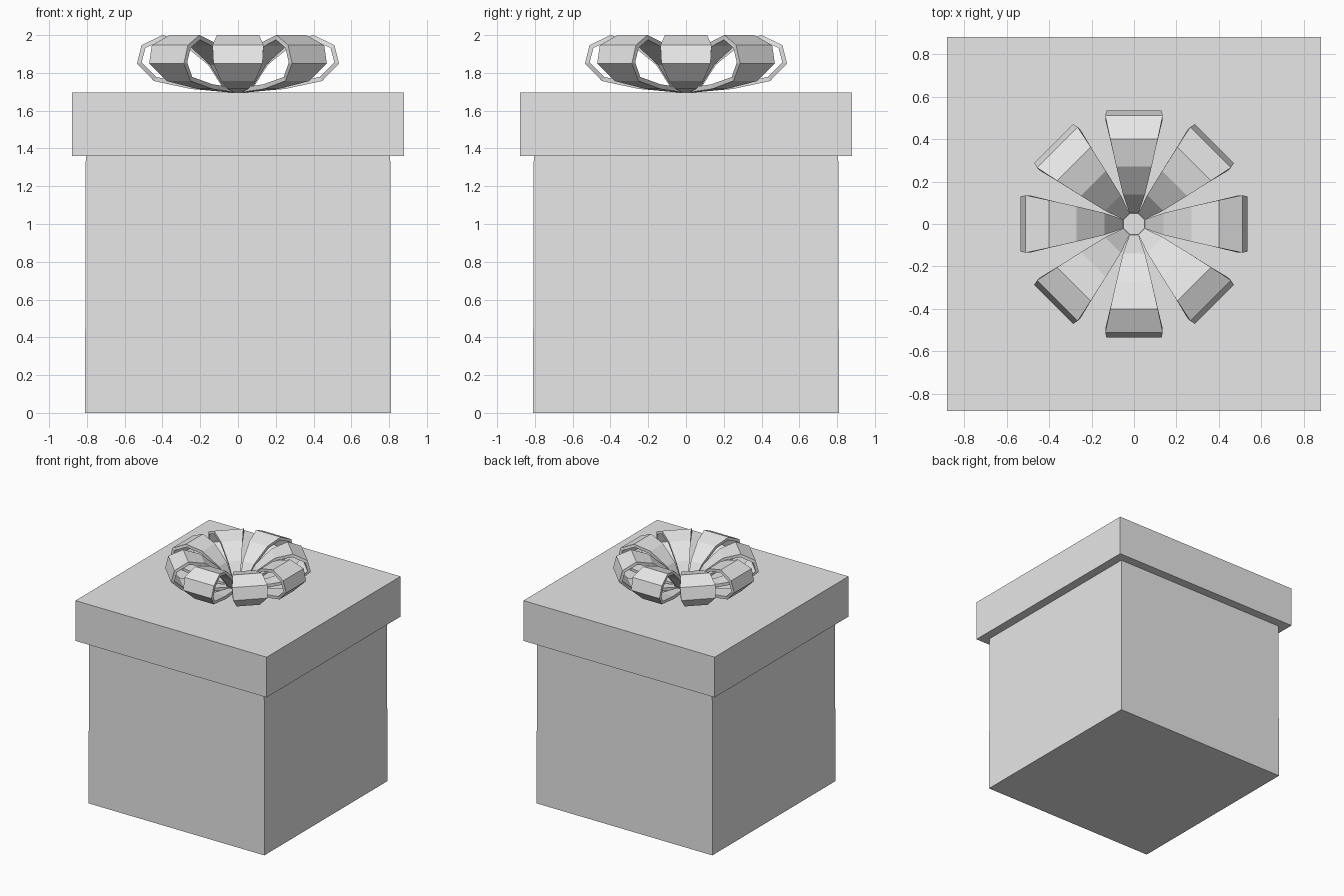
import bpy, bmesh, math

cube = bpy.data.objects.get("Cube")
if cube:
    bpy.data.objects.remove(cube, do_unlink=True)

# Single plain grey
grey = bpy.data.materials.new("plain_grey")
grey.use_nodes = True
COLOUR = (0.8, 0.8, 0.8, 1)
grey.diffuse_color = COLOUR
grey.node_tree.nodes["Principled BSDF"].inputs["Base Color"].default_value = COLOUR


def mesh_from(bm, name):
    mesh = bpy.data.meshes.new(name)
    bm.to_mesh(mesh)
    bm.free()
    mesh.materials.append(grey)
    return mesh


def add_object(name, mesh):
    obj = bpy.data.objects.new(name, mesh)
    bpy.context.collection.objects.link(obj)
    return obj


def box(name, half_bottom, half_top, z0, z1):
    bm = bmesh.new()
    bmesh.ops.create_cube(bm, size=2)
    for v in bm.verts:
        half, z = (half_top, z1) if v.co.z > 0 else (half_bottom, z0)
        v.co = (v.co.x * half, v.co.y * half, z)
    return add_object(name, mesh_from(bm, name))


# Box body and overhanging lid
box("box_body", 0.81, 0.805, 0, 1.68)
box("box_lid", 0.88, 0.88, 1.36, 1.695)

# Ribbon loop: radius, height, half width, from the inner top round to the inner bottom
LOOP = [
    (0.05, 1.72, 0.021), (0.14, 1.86, 0.052), (0.27, 1.965, 0.083),
    (0.40, 2.0, 0.112), (0.51, 1.947, 0.135), (0.535, 1.85, 0.13),
    (0.445, 1.757, 0.09), (0.25, 1.715, 0.055), (0.05, 1.697, 0.02),
]
bm = bmesh.new()
rows = [(bm.verts.new((r, w, z)), bm.verts.new((r, -w, z))) for r, z, w in LOOP]
for (l0, r0), (l1, r1) in zip(rows, rows[1:]):
    bm.faces.new((l0, r0, r1, l1))
loop_mesh = mesh_from(bm, "ribbon_loop")

# Bow of eight loops
for i in range(8):
    loop = add_object(f"ribbon_loop_{i + 1}", loop_mesh)
    loop.rotation_euler.z = math.tau * i / 8
    solid = loop.modifiers.new("thickness", "SOLIDIFY")
    solid.thickness = 0.025
    solid.offset = -1
